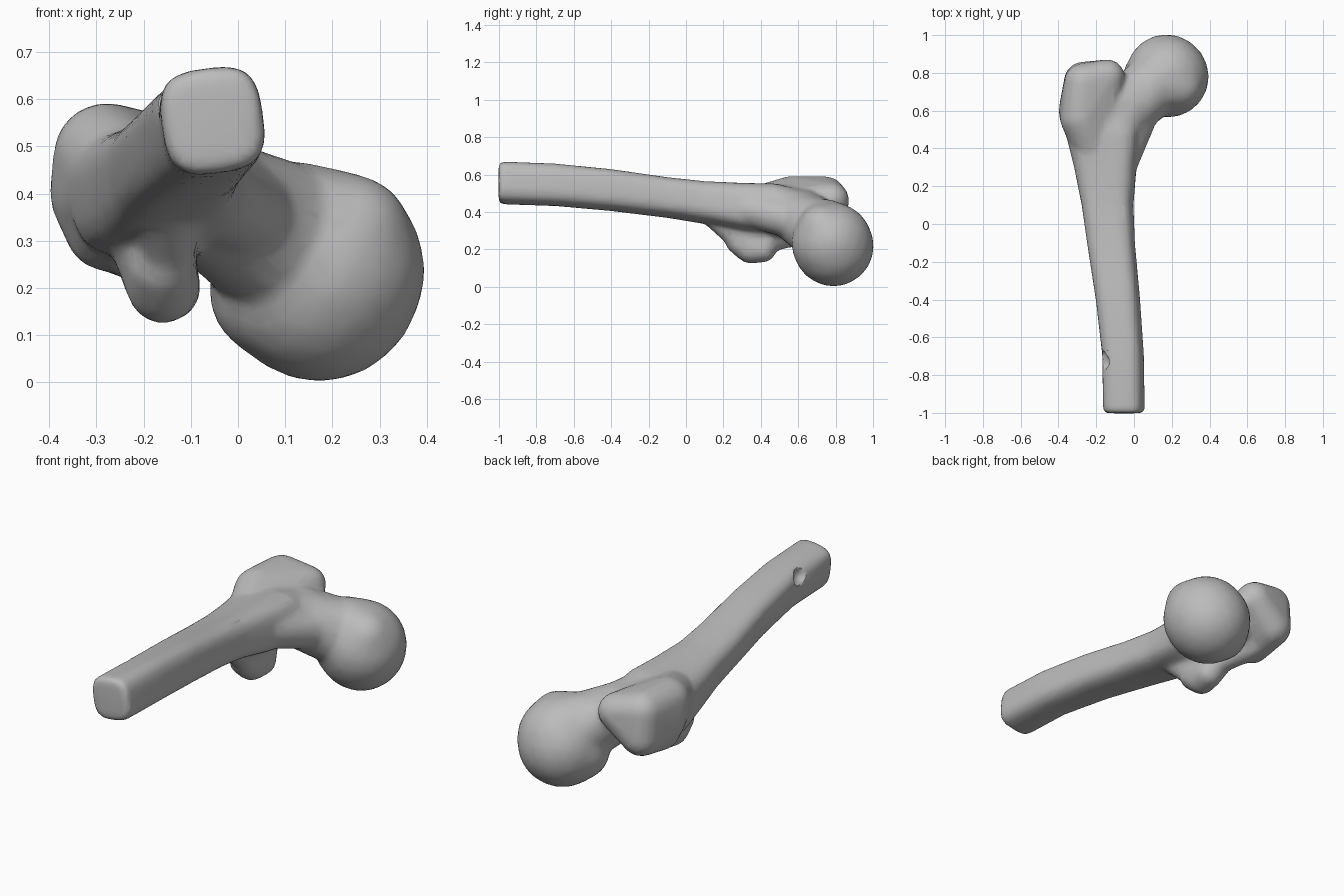
import bpy, bmesh, math

cube = bpy.data.objects.get("Cube")
if cube:
    bpy.data.objects.remove(cube, do_unlink=True)

bone_grey = bpy.data.materials.new("bone grey")
bone_grey.use_nodes = True
colour = (0.5, 0.5, 0.5, 1)
bone_grey.diffuse_color = colour
bone_grey.node_tree.nodes["Principled BSDF"].inputs["Base Color"].default_value = colour


def make_object(name, bm):
    bmesh.ops.recalc_face_normals(bm, faces=bm.faces)
    mesh = bpy.data.meshes.new(name)
    bm.to_mesh(mesh)
    bm.free()
    mesh.materials.append(bone_grey)
    obj = bpy.data.objects.new(name, mesh)
    bpy.context.collection.objects.link(obj)
    return obj


def hull(name, *balls):
    """Skin stretched over a few balls, each x, y, z, radius."""
    bm = bmesh.new()
    for x, y, z, r in balls:
        made = bmesh.ops.create_icosphere(bm, subdivisions=3, radius=r)
        bmesh.ops.translate(bm, verts=made["verts"], vec=(x, y, z))
    out = bmesh.ops.convex_hull(bm, input=bm.verts)
    loose = {g for g in out["geom_interior"] + out["geom_unused"]
             if isinstance(g, bmesh.types.BMVert)}
    bmesh.ops.delete(bm, geom=list(loose), context='VERTS')
    return make_object(name, bm)


def loft(name, sections, sides=32, power=0.62, tilt=math.radians(8)):
    """Rounded-square rings along y: y, left, right, bottom, top."""
    bm = bmesh.new()
    rings = []
    for y, x0, x1, z0, z1 in sections:
        ring = []
        for i in range(sides):
            a = math.tau * i / sides
            c, s = math.cos(a), math.sin(a)
            u = math.copysign(abs(c) ** power, c) * (x1 - x0) / 2
            v = math.copysign(abs(s) ** power, s) * (z1 - z0) / 2
            ring.append(bm.verts.new((
                (x0 + x1) / 2 + u * math.cos(tilt) - v * math.sin(tilt), y,
                (z0 + z1) / 2 + u * math.sin(tilt) + v * math.cos(tilt))))
        rings.append(ring)
    for a, b in zip(rings, rings[1:]):
        for i in range(sides):
            j = (i + 1) % sides
            bm.faces.new((a[i], a[j], b[j], b[i]))
    bm.faces.new(rings[0])
    bm.faces.new(rings[-1])
    return make_object(name, bm)


# Long shaft, flaring towards the joint
shaft = loft("shaft", [
    (-1.002, -0.152, 0.047, 0.452, 0.657),
    (-0.98, -0.162, 0.054, 0.443, 0.667),
    (-0.70, -0.165, 0.050, 0.434, 0.656),
    (-0.40, -0.200, 0.030, 0.408, 0.626),
    (-0.10, -0.247, 0.003, 0.372, 0.582),
    (0.10, -0.275, -0.005, 0.340, 0.560),
    (0.30, -0.315, 0.012, 0.295, 0.550),
    (0.48, -0.360, 0.030, 0.275, 0.545),
    (0.62, -0.330, 0.010, 0.290, 0.510)])

# Outer knob, its crest, and the bulge joining it to shaft and neck
outer_knob = hull("outer_knob",
                  (-0.28, 0.56, 0.48, 0.112), (-0.27, 0.75, 0.49, 0.10),
                  (-0.14, 0.78, 0.465, 0.092), (-0.30, 0.60, 0.40, 0.10),
                  (-0.27, 0.76, 0.36, 0.10), (-0.28, 0.60, 0.32, 0.085),
                  (-0.22, 0.42, 0.44, 0.11))
knob_base = hull("knob_base", (-0.20, 0.63, 0.41, 0.13),
                 (-0.02, 0.63, 0.38, 0.13), (-0.12, 0.42, 0.42, 0.13))

# Small knob underneath and the ridges leading into it
small_knob = hull("small_knob", (-0.16, 0.34, 0.20, 0.076),
                  (-0.15, 0.41, 0.20, 0.072), (-0.16, 0.28, 0.245, 0.072),
                  (-0.19, 0.46, 0.32, 0.09))
front_ridge = hull("front_ridge", (-0.15, 0.25, 0.28, 0.06),
                   (-0.15, 0.15, 0.37, 0.06), (-0.16, 0.42, 0.30, 0.08))
back_ridge = hull("back_ridge", (-0.17, 0.47, 0.25, 0.06),
                  (-0.25, 0.64, 0.30, 0.07), (-0.22, 0.50, 0.38, 0.08))

# Neck, with a web filling its inner bend
neck = hull("neck", (-0.12, 0.50, 0.42, 0.12), (-0.01, 0.60, 0.37, 0.13),
            (-0.02, 0.69, 0.38, 0.11), (0.07, 0.69, 0.335, 0.142),
            (0.13, 0.76, 0.27, 0.17))
web = hull("web", (-0.07, 0.32, 0.42, 0.09), (-0.04, 0.42, 0.39, 0.095),
           (0.02, 0.56, 0.36, 0.10))

# Ball, fuller on the upper and inner sides
ball = hull("ball", (0.172, 0.788, 0.218, 0.217), (0.18, 0.78, 0.235, 0.217),
            (0.24, 0.73, 0.315, 0.125), (0.11, 0.74, 0.32, 0.15),
            (0.085, 0.77, 0.195, 0.147))

# Fuse everything into one skin
bpy.ops.object.select_all(action='DESELECT')
for part in (shaft, outer_knob, knob_base, small_knob, front_ridge,
             back_ridge, neck, web, ball):
    part.select_set(True)
bpy.context.view_layer.objects.active = shaft
bpy.ops.object.join()
bone = shaft
bone.name = "thigh_bone"

# Small pit near the cut end
pit = hull("pit_cutter", (-0.165, -0.73, 0.61, 0.045),
           (-0.165, -0.70, 0.60, 0.03))
pit.hide_render = True

fuse = bone.modifiers.new("fuse", 'REMESH')
fuse.mode = 'VOXEL'
fuse.voxel_size = 0.014
cut = bone.modifiers.new("pit", 'BOOLEAN')
cut.operation = 'DIFFERENCE'
cut.object = pit
soften = bone.modifiers.new("soften", 'SMOOTH')
soften.factor = 0.5
soften.iterations = 10
reduce = bone.modifiers.new("reduce", 'DECIMATE')
reduce.ratio = 0.2
for name in [m.name for m in bone.modifiers]:
    bpy.ops.object.modifier_apply(modifier=name)
bpy.data.objects.remove(pit, do_unlink=True)

bpy.ops.object.shade_smooth_by_angle(angle=math.radians(35))
